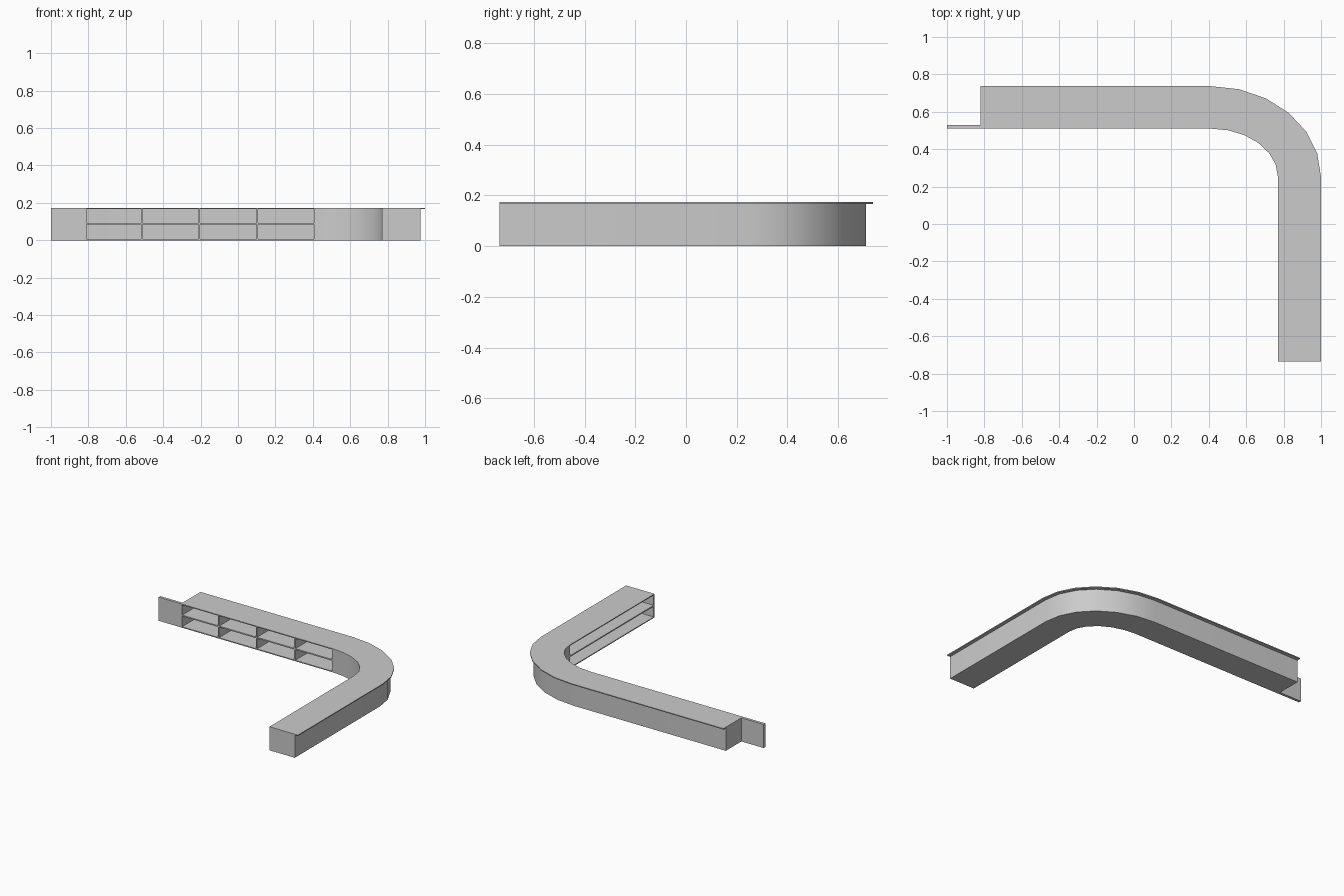
import bpy, bmesh
from math import sin, cos, radians

if "Cube" in bpy.data.objects:
    bpy.data.objects.remove(bpy.data.objects["Cube"])

H, TOP, T = 0.173, 0.166, 0.009      # total height, underside of worktop, board thickness
CX, CY = 0.41, 0.25                  # centre of the rounded corner
X0, Y0 = -0.82, -0.735               # free ends of the two arms


def arc(rx, ry):
    return [(CX + rx * cos(radians(a)), CY + ry * sin(radians(a))) for a in range(90, -1, -15)]


def path(x1, y1, xs=X0, ys=Y0):
    """L-shaped line with a rounded corner, reaching x1 and y1."""
    return [(xs, y1)] + arc(x1 - CX, y1 - CY) + [(x1, ys)]


def extrude_band(name, outer, inner, z0, z1):
    """Solid strip of quads between two matching plan lines."""
    bm = bmesh.new()
    rows = [[bm.verts.new((x, y, z)) for x, y in line]
            for line, z in ((outer, z0), (outer, z1), (inner, z1), (inner, z0))]
    for i in range(len(outer) - 1):
        for a, b in zip(rows, rows[1:] + rows[:1]):
            bm.faces.new((a[i], a[i + 1], b[i + 1], b[i]))
    bm.faces.new([r[0] for r in rows])
    bm.faces.new([r[-1] for r in rows])
    bmesh.ops.recalc_face_normals(bm, faces=bm.faces)
    me = bpy.data.meshes.new(name)
    bm.to_mesh(me)
    bm.free()
    ob = bpy.data.objects.new(name, me)
    bpy.context.collection.objects.link(ob)
    bpy.ops.object.select_all(action='DESELECT')
    ob.select_set(True)
    bpy.context.view_layer.objects.active = ob
    bpy.ops.object.shade_smooth_by_angle(angle=radians(30))
    return ob


def box(name, x0, x1, y0, y1, z0, z1):
    return extrude_band(name, [(x0, y1), (x1, y1)], [(x0, y0), (x1, y0)], z0, z1)


XI, YI = 0.77, 0.51                  # inner (staff side) line
XO, YO = 0.975, 0.71                 # outer face of the body
xe, ye = X0 + T, Y0 + T              # inside faces of the end panels
back_x, back_y = XO - T, YO - T      # inside face of the outer wall

# Worktop, overhanging on the outer side
extrude_band("worktop", path(1.0, 0.737), path(XI, YI), TOP, H)

# Outer wall and floor board
extrude_band("outer_wall", path(XO, YO), path(back_x, back_y), 0, TOP)
extrude_band("floor_board", path(back_x, back_y, xe, ye), path(XI, YI, xe, ye), 0, 0.007)

# Closed inner wall around the corner
extrude_band("corner_wall", arc(XI - CX + T, YI - CY + T), arc(XI - CX, YI - CY), 0.007, TOP)

# End panels of both arms
box("left_end_panel", X0, xe, YI, back_y, 0, TOP)
box("front_end_panel", XI, back_x, Y0, ye, 0, TOP)

# Vertical panels between bays and beside the corner
for i, x in enumerate((-0.515, -0.208, 0.103, CX)):
    box(f"bay_divider_{i + 1}", x - T / 2, x + T / 2, YI, back_y, 0.007, TOP)
box("corner_side_panel", XI, back_x, CY - T / 2, CY + T / 2, 0.007, TOP)

# Middle shelves in both arms
box("back_arm_shelf", xe, CX, YI + 0.001, back_y, 0.083, 0.092)
box("side_arm_shelf", XI + 0.001, back_x, ye, CY, 0.083, 0.092)

# Upright wing panel at the left end
box("wing_panel", -1.0, X0, YI, 0.53, 0, H)
